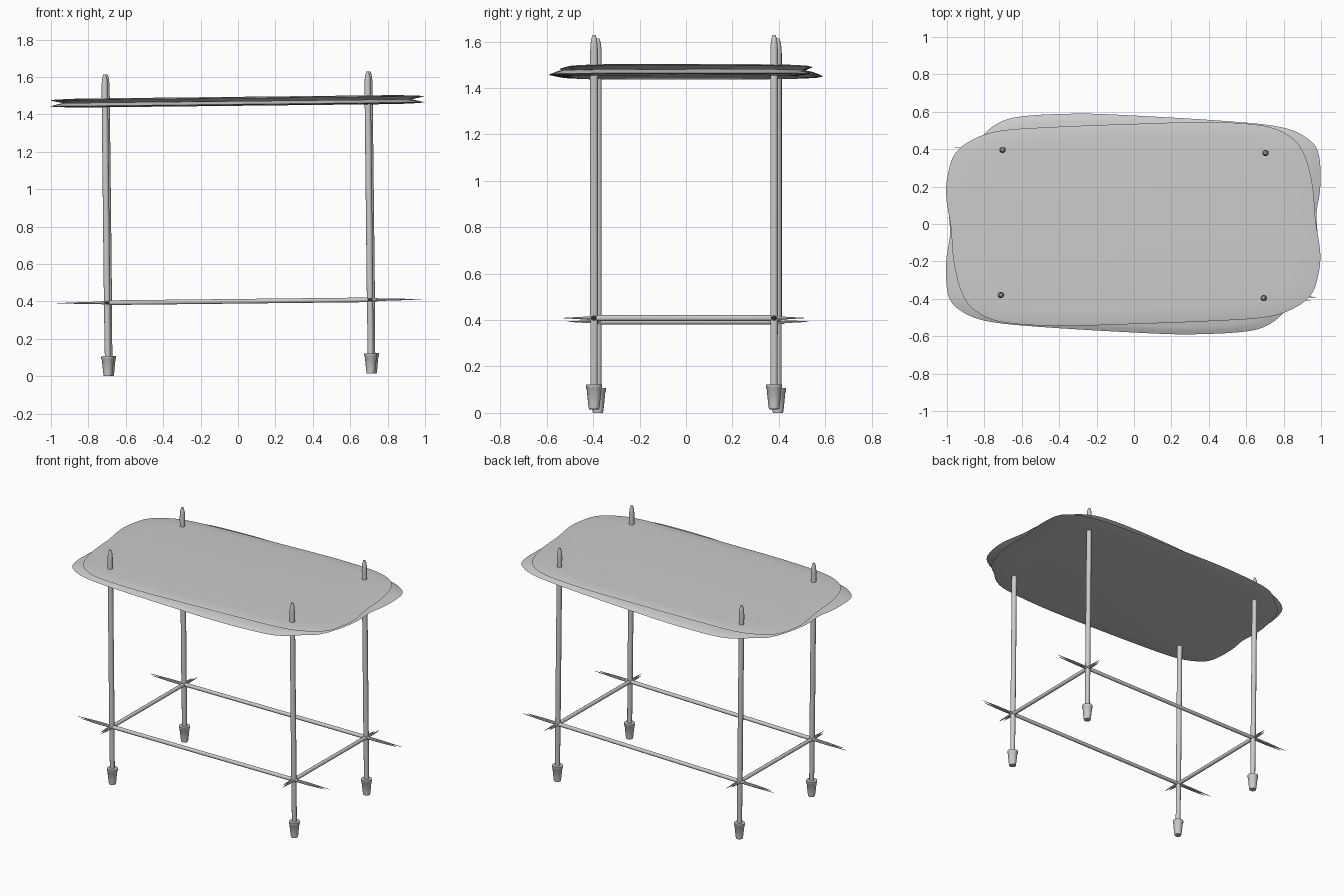
import bpy, bmesh, math
from mathutils import Vector, Matrix

if "Cube" in bpy.data.objects:
    bpy.data.objects.remove(bpy.data.objects["Cube"])

grey = bpy.data.materials.new("warm_grey")
grey.use_nodes = True
colour = (0.6, 0.6, 0.6, 1)
grey.diffuse_color = colour
grey.node_tree.nodes["Principled BSDF"].inputs["Base Color"].default_value = colour

# The whole frame leans a little to its right
LEAN = Matrix.Translation((0.012, 0, 0.008)) @ Matrix.Rotation(-0.011, 4, 'Y')
TURN = Matrix.Rotation(-0.012, 4, 'Z')


def finish(name, bm, matrix):
    bmesh.ops.recalc_face_normals(bm, faces=bm.faces)
    bm.transform(matrix)
    mesh = bpy.data.meshes.new(name)
    bm.to_mesh(mesh)
    bm.free()
    mesh.materials.append(grey)
    obj = bpy.data.objects.new(name, mesh)
    bpy.context.collection.objects.link(obj)
    bpy.ops.object.select_all(action='DESELECT')
    obj.select_set(True)
    bpy.context.view_layer.objects.active = obj
    bpy.ops.object.shade_smooth_by_angle(angle=math.radians(40))


def skin(bm, rings):
    """Bridge a stack of closed point loops and cap both ends."""
    loops = [[bm.verts.new(p) for p in ring] for ring in rings]
    n = len(loops[0])
    for a, b in zip(loops, loops[1:]):
        for i in range(n):
            j = (i + 1) % n
            bm.faces.new((a[i], a[j], b[j], b[i]))
    bm.faces.new(loops[0])
    bm.faces.new(loops[-1])


def rod(bm, profile, sides=10):
    """Round bar along z; profile is (radius, z, sideways shift)."""
    skin(bm, [[(s + r * math.cos(math.tau * i / sides), r * math.sin(math.tau * i / sides), z)
               for i in range(sides)] for r, z, s in profile])


def spline(points, steps=5):
    """Closed smooth curve through the points."""
    out, n = [], len(points)
    for i in range(n):
        a, b, c, d = (Vector(points[(i + k) % n]) for k in (-1, 0, 1, 2))
        for k in range(steps):
            t = k / steps
            out.append(b + t / 2 * ((c - a) + t * ((2*a - 5*b + 4*c - d) + t * (3*(b - c) + d - a))))
    return out


def slab(name, half, layers):
    """Thin board, point symmetric, with layers of (inset scale, z)."""
    edge = spline(half + [(-x, -y) for x, y in half])
    bm = bmesh.new()
    skin(bm, [[(p.x * s, p.y * s, z) for p in edge] for s, z in layers])
    finish(name, bm, LEAN)


# Table top: two knife-edged boards lying slightly askew
slab("upper_board",
     [(.975, .02), (.96, .2), (.92, .36), (.85, .46), (.7, .525), (.4, .545), (0, .535),
      (-.4, .52), (-.7, .5), (-.85, .455), (-.95, .38), (-.99, .27), (-1, .15)],
     [(.93, 1.462), (.97, 1.471), (1, 1.478), (.97, 1.482), (.85, 1.486)])
slab("lower_board",
     [(.98, .06), (1, .2), (.99, .38), (.92, .465), (.78, .52), (.5, .55), (0, .58),
      (-.3, .59), (-.6, .575), (-.73, .535), (-.82, .46), (-.91, .38), (-.965, .22), (-.985, .08)],
     [(.85, 1.438), (.97, 1.442), (1, 1.446), (.97, 1.454), (.93, 1.463)])

LEG_X, LEG_Y, RAIL_Z = 0.703, 0.388, 0.393

# Legs with pointed tops, each standing in a tapered foot
for side, sx in (("left", 1), ("right", -1)):
    for end, sy in (("front", -1), ("back", 1)):
        place = LEAN @ TURN @ Matrix.Translation((sx * LEG_X, sy * LEG_Y, 0))
        bm = bmesh.new()
        rod(bm, [(.015, .02, 0), (.017, .4, 0), (.017, 1.55, 0), (.014, 1.59, 0), (.007, 1.613, 0)])
        finish(f"{end}_{side}_leg", bm, place)
        bm = bmesh.new()
        rod(bm, [(.022, 0, 0), (.025, .02, 0), (.032, .09, 0), (.035, .094, 0), (.035, .107, 0), (.02, .107, 0)], 16)
        finish(f"{end}_{side}_foot", bm, place)


def rail(name, reach, joint, place):
    """Lashed bar whose ends split into two thin points."""
    bm = bmesh.new()
    rod(bm, [(.009, -joint - .03, 0), (.013, -joint, 0), (.013, joint, 0), (.009, joint + .03, 0)])
    for end in (-1, 1):
        for s in (-1, 1):
            rod(bm, [(.008, end * joint, s * .004), (.006, end * (joint + reach) / 2, s * .007),
                     (.001, end * (reach + s * .015), s * .009)], 6)
    finish(name, bm, LEAN @ TURN @ place)


# Rails joining the legs
for name, s in (("front", -1), ("back", 1)):
    rail(f"{name}_rail", .955, LEG_X,
         Matrix.Translation((0, s * LEG_Y, RAIL_Z)) @ Matrix.Rotation(math.pi / 2, 4, 'Y')
         @ Matrix.Rotation(math.pi / 2, 4, 'Z'))
for name, s in (("left", 1), ("right", -1)):
    rail(f"{name}_rail", .505, LEG_Y,
         Matrix.Translation((s * LEG_X, 0, RAIL_Z)) @ Matrix.Rotation(math.pi / 2, 4, 'X'))
